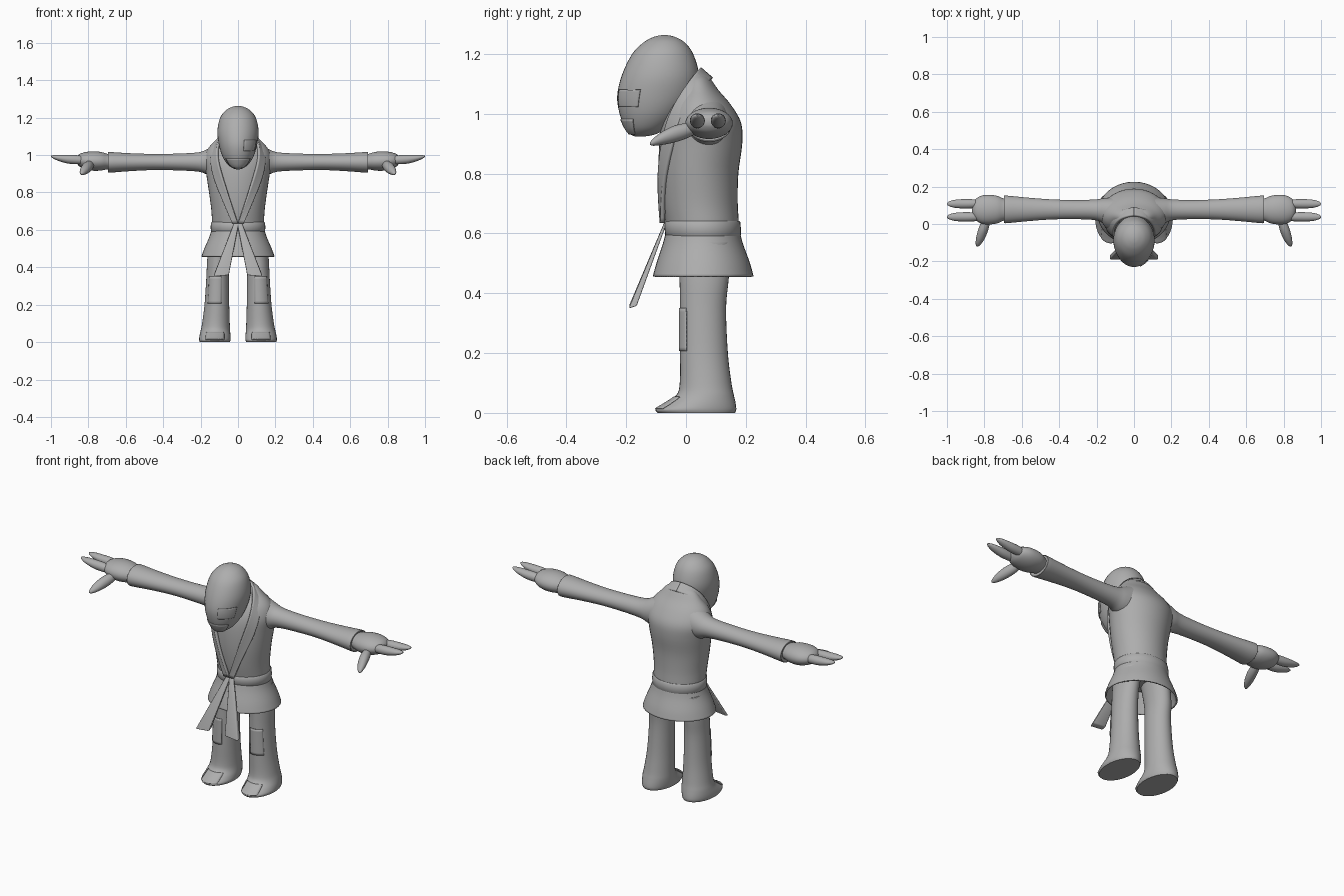
import bpy, bmesh, math
from mathutils import Vector

if "Cube" in bpy.data.objects:
    bpy.data.objects.remove(bpy.data.objects["Cube"])

cloth = bpy.data.materials.new("plain_grey")
cloth.diffuse_color = (0.42, 0.42, 0.42, 1)
cloth.use_nodes = True
cloth.node_tree.nodes["Principled BSDF"].inputs["Base Color"].default_value = cloth.diffuse_color


def finish(name, bm, mirror=False, thick=0, subdiv=0, angle=40):
    bmesh.ops.recalc_face_normals(bm, faces=bm.faces)
    me = bpy.data.meshes.new(name)
    bm.to_mesh(me)
    bm.free()
    ob = bpy.data.objects.new(name, me)
    bpy.context.collection.objects.link(ob)
    me.materials.append(cloth)
    bpy.ops.object.select_all(action='DESELECT')
    ob.select_set(True)
    bpy.context.view_layer.objects.active = ob
    bpy.ops.object.shade_smooth_by_angle(angle=math.radians(angle))
    if subdiv:
        ob.modifiers.new("round", 'SUBSURF').levels = subdiv
        ob.modifiers["round"].render_levels = subdiv
    if thick:
        m = ob.modifiers.new("thickness", 'SOLIDIFY')
        m.thickness, m.offset = thick, 0
    if mirror:
        m = ob.modifiers.new("pair", 'MIRROR')
        m.use_clip = True
    return ob


def row_at(rows, t):
    """Smoothly interpolated section at t in row units."""
    i = min(int(t), len(rows) - 2)
    f = t - i
    a, b = rows[i], rows[i + 1]
    p, q = rows[max(i - 1, 0)], rows[min(i + 2, len(rows) - 1)]
    return [0.5 * (2 * b0 + (c - a0) * f + (2 * a0 - 5 * b0 + 4 * c - d) * f * f
                   + (3 * b0 - a0 - 3 * c + d) * f ** 3)
            for a0, b0, c, d in zip(p, a, b, q)]


def point(rows, t, ang, axis, off=0):
    """Point on a tube; rows are (along, centre u, centre v, radius u, radius v)."""
    s, u, v, ru, rv = row_at(rows, t)
    u += (ru + off) * math.cos(ang)
    v += (rv + off) * math.sin(ang)
    return {'x': (s, u, v), 'y': (u, s, v), 'z': (u, v, s)}[axis]


def loft(name, rows, axis='z', n=32, steps=4, caps=True, **kw):
    bm = bmesh.new()
    rings = []
    for k in range((len(rows) - 1) * steps + 1):
        rings.append([bm.verts.new(point(rows, k / steps, 2 * math.pi * j / n, axis))
                      for j in range(n)])
    for r, q in zip(rings, rings[1:]):
        for j in range(n):
            bm.faces.new((r[j], r[(j + 1) % n], q[(j + 1) % n], q[j]))
    if caps:
        bm.faces.new(rings[0])
        bm.faces.new(rings[-1])
    return finish(name, bm, **kw)


def patch(name, rows, t0, t1, a0, a1, off=0.002, n=10, **kw):
    """Thin plate lying on part of an upright tube."""
    bm = bmesh.new()
    g = [[bm.verts.new(point(rows, t0 + (t1 - t0) * i / n,
                             math.radians(a0 + (a1 - a0) * j / n), 'z', off))
          for j in range(n + 1)] for i in range(n + 1)]
    for i in range(n):
        for j in range(n):
            bm.faces.new((g[i][j], g[i][j + 1], g[i + 1][j + 1], g[i + 1][j]))
    return finish(name, bm, thick=0.004, **kw)


def upright(rows):
    """Turn (z, front y, back y, centre x, radius x) into tube sections."""
    return [(z, cx, (f + b) / 2, rx, (b - f) / 2) for z, f, b, cx, rx in rows]


# Torso, belt and flared skirt
loft("torso", upright([
    (.56, -.06, .17, 0, .13), (.62, -.065, .177, 0, .138), (.7, -.08, .173, 0, .142),
    (.8, -.09, .175, 0, .155), (.9, -.09, .188, 0, .17), (.97, -.08, .184, 0, .18),
    (1.03, -.055, .15, 0, .163), (1.08, -.02, .108, 0, .12),
    (1.12, .0, .08, 0, .08), (1.135, .02, .06, 0, .03)]), n=40)
loft("belt", upright([
    (.588, -.06, .176, 0, .136), (.592, -.069, .183, 0, .145),
    (.637, -.072, .182, 0, .145), (.641, -.062, .174, 0, .136)]), n=40, steps=2, angle=50)
loft("skirt", upright([
    (.6, -.064, .177, 0, .138), (.56, -.075, .188, 0, .15),
    (.5, -.095, .21, 0, .176), (.456, -.107, .222, 0, .192)]),
    n=40, caps=False, thick=.008)

# Hanging belt ends
bm = bmesh.new()
verts = []
for c, w, d in (((.008, -.068, .637), .013, .005), ((.09, -.178, .357), .041, .013)):
    for sx, sy in ((-1, -1), (1, -1), (1, 1), (-1, 1)):
        verts.append(bm.verts.new((c[0] + sx * w, c[1] + sy * d, c[2] + sy * d * .3 - sx * w * .1)))
for q in ((0, 1, 2, 3), (4, 5, 6, 7), (0, 1, 5, 4), (1, 2, 6, 5), (2, 3, 7, 6), (3, 0, 4, 7)):
    bm.faces.new([verts[i] for i in q])
bmesh.ops.bevel(bm, geom=bm.edges[:], offset=.005, segments=3, affect='EDGES', profile=.5)
ends = finish("belt_ends", bm, mirror=True, angle=60)
ends.modifiers["pair"].use_clip = False

# Crossed collar: band from nape to belt
bm = bmesh.new()
band = [((0, .045, 1.15), (0, .085, 1.115)), ((.06, .035, 1.14), (.075, .072, 1.105)),
        ((.1, 0, 1.09), (.125, .025, 1.06)), ((.115, -.055, 1.0), (.148, -.022, .98)),
        ((.09, -.08, .9), (.13, -.047, .88)), ((.05, -.092, .78), (.085, -.075, .77)),
        ((0, -.08, .635), (.03, -.078, .635))]
pts = [[bm.verts.new(p) for p in pair] for pair in band]
for (a, b), (c, d) in zip(pts, pts[1:]):
    e = bm.faces.new((a, b, d, c))
crease = bm.edges.layers.float.new("crease_edge")
for e in bm.edges:
    if len(e.link_faces) == 1:
        e[crease] = .6
finish("collar", bm, mirror=True, thick=.016, subdiv=3)

# Neck, egg-shaped head and face wrap
loft("neck", [(.98, 0, -.02, .06, .06), (1.06, 0, -.015, .06, .06), (1.12, 0, -.02, .05, .05)])
head = upright([
    (.924, -.17, -.14, 0, .01), (.932, -.187, -.1, 0, .032), (.955, -.204, -.06, 0, .06),
    (1.0, -.222, -.01, 0, .086), (1.06, -.23, .031, 0, .103), (1.13, -.214, .043, 0, .11),
    (1.2, -.18, .024, 0, .095), (1.24, -.14, -.006, 0, .064), (1.258, -.105, -.04, 0, .03),
    (1.263, -.08, -.066, 0, .006)])
loft("head", head, n=40)
patch("chin_wrap", head, 1, 2.65, 215, 325)
patch("eye_plate", head, 3.4, 4.3, 288, 335)

# Legs with pointed feet, knee patches and toe caps
leg = upright([
    (0, -.095, .164, .124, .08), (.012, -.102, .168, .124, .084), (.032, -.07, .166, .123, .083),
    (.06, -.032, .16, .121, .079), (.1, -.021, .152, .118, .074), (.2, -.02, .14, .113, .066),
    (.35, -.02, .134, .109, .06), (.45, -.022, .143, .107, .057), (.57, -.03, .15, .09, .06)])
loft("legs", leg, mirror=True)
patch("knee_patches", leg, 5.05, 6, 250, 315, mirror=True)
patch("toe_caps", leg, 1.1, 2.8, 235, 305, mirror=True)

# Sleeves, hands, fingers and thumbs (paired)
loft("sleeves", [
    (.1, .06, .97, .085, .095), (.16, .07, .964, .068, .07), (.21, .076, .963, .055, .052),
    (.32, .077, .963, .051, .045), (.45, .078, .963, .054, .043), (.58, .078, .962, .064, .048),
    (.685, .078, .961, .074, .055), (.692, .078, .961, .07, .051)], 'x', mirror=True)
loft("hands", [
    (.66, .077, .963, .05, .042), (.695, .077, .965, .058, .041), (.73, .077, .967, .073, .049),
    (.77, .077, .968, .079, .052), (.81, .077, .97, .076, .047), (.845, .077, .972, .058, .035),
    (.862, .077, .974, .03, .018), (.866, .077, .974, .006, .004)], 'x', mirror=True)
for label, y in (("front", .038), ("back", .108)):
    loft(label + "_fingers", [
        (.81, y, .97, .018, .018), (.86, y, .975, .024, .024), (.91, y, .978, .025, .023),
        (.96, y, .985, .021, .016), (.99, y, .991, .012, .008), (1.0, y, .994, .003, .002)],
        'x', n=20, mirror=True)
loft("thumbs", [
    (.04, .785, .955, .018, .018), (0, .797, .943, .025, .026), (-.04, .809, .932, .027, .028),
    (-.08, .822, .918, .023, .022), (-.11, .833, .905, .013, .012), (-.121, .838, .9, .003, .003)],
    'y', n=20, mirror=True)
